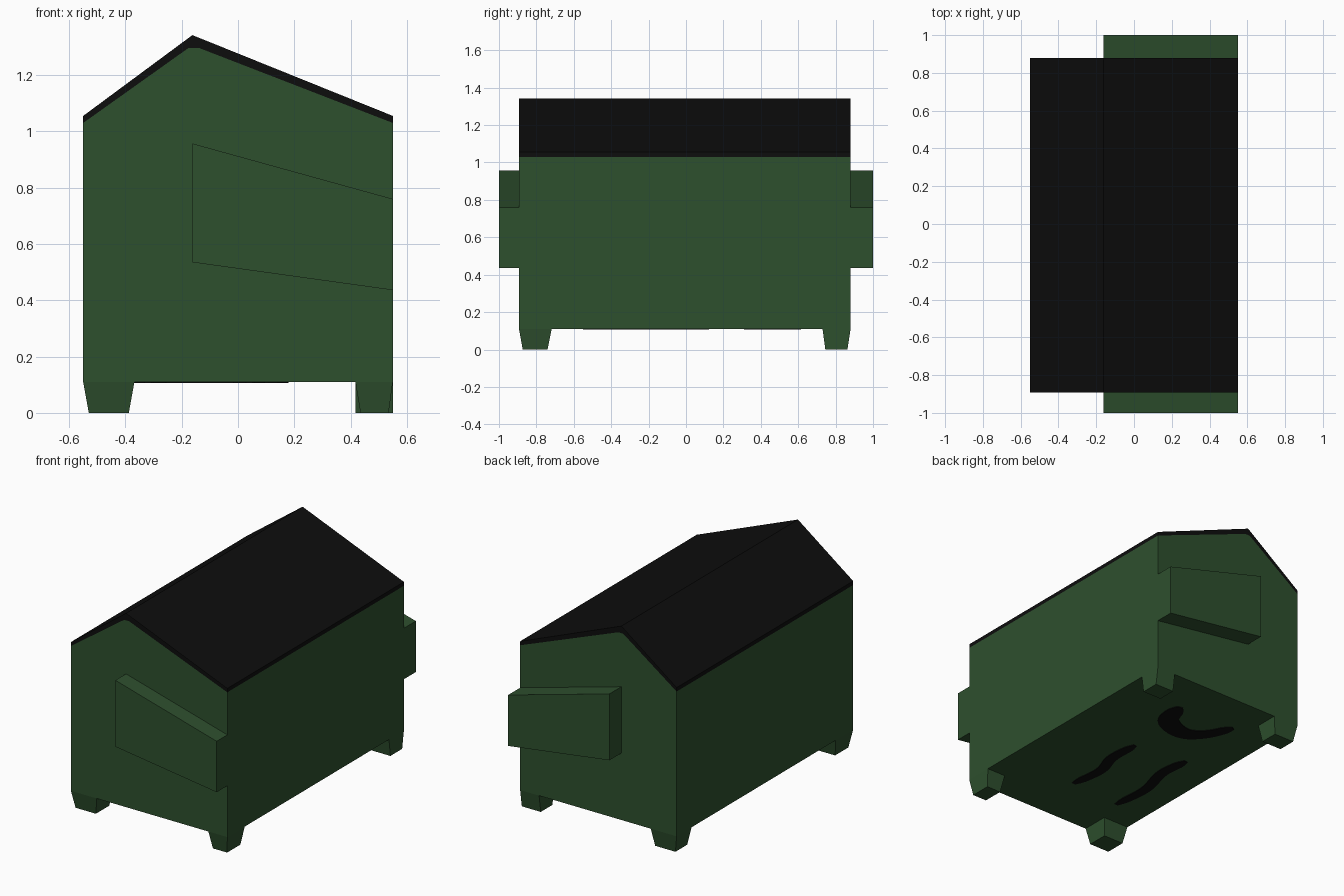
import bpy
import bmesh
import math
from mathutils import Vector

if "Cube" in bpy.data.objects:
    bpy.data.objects.remove(bpy.data.objects["Cube"])


def material(name, rgb):
    m = bpy.data.materials.new(name)
    m.diffuse_color = (*rgb, 1)
    m.use_nodes = True
    m.node_tree.nodes["Principled BSDF"].inputs["Base Color"].default_value = m.diffuse_color
    return m


GREEN = material("dark green", (0.027, 0.079, 0.027))
BLACK = material("black", (0.004, 0.004, 0.004))

FRONT, BACK = -0.893, 0.88      # gable ends of the body
FLOOR = 0.11                    # underside height


def finish(name, bm, mat):
    bmesh.ops.recalc_face_normals(bm, faces=bm.faces)
    mesh = bpy.data.meshes.new(name)
    bm.to_mesh(mesh)
    bm.free()
    mesh.materials.append(mat)
    obj = bpy.data.objects.new(name, mesh)
    bpy.context.collection.objects.link(obj)
    return obj


def extrude_profile(name, profile, y0, y1, mat, open_edges=()):
    """Extrude an x-z profile along y, leaving the listed edges open."""
    bm = bmesh.new()
    a = [bm.verts.new((x, y0, z)) for x, z in profile]
    b = [bm.verts.new((x, y1, z)) for x, z in profile]
    bm.faces.new(a)
    bm.faces.new(b[::-1])
    n = len(profile)
    for i in range(n):
        if i not in open_edges:
            j = (i + 1) % n
            bm.faces.new((a[i], b[i], b[j], a[j]))
    return finish(name, bm, mat)


def foot(name, top, bottom):
    """Tapered block; rectangles are (x0, x1, y0, y1)."""
    bm = bmesh.new()
    rings = []
    for (x0, x1, y0, y1), z in ((bottom, 0), (top, FLOOR)):
        rings.append([bm.verts.new((x, y, z)) for x, y in
                      ((x0, y0), (x1, y0), (x1, y1), (x0, y1))])
    lo, hi = rings
    bm.faces.new(lo[::-1])
    for i in range(4):
        j = (i + 1) % 4
        bm.faces.new((lo[i], lo[j], hi[j], hi[i]))
    return finish(name, bm, GREEN)


def brush_stroke(name, points):
    """Thin rounded plate under the floor; points are (x, y, half width)."""
    p = [Vector(q) for q in points]
    p = [2 * p[0] - p[1]] + p + [2 * p[-1] - p[-2]]
    path = []
    for i in range(1, len(p) - 2):
        for k in range(6):
            t = k / 6
            path.append(0.5 * (2 * p[i] + (p[i + 1] - p[i - 1]) * t
                        + (2 * p[i - 1] - 5 * p[i] + 4 * p[i + 1] - p[i + 2]) * t * t
                        + (3 * p[i] - p[i - 1] - 3 * p[i + 1] + p[i + 2]) * t ** 3))
    path.append(p[-2])
    left, right = [], []
    last = len(path) - 1
    for i, q in enumerate(path):
        d = (path[min(i + 1, last)] - path[max(i - 1, 0)]).to_2d().normalized()
        edge = min(i, last - i)
        w = q.z * math.sin(math.pi / 2 * min(1, (edge + 0.8) / 3))
        left.append((q.x - d.y * w, q.y + d.x * w))
        right.append((q.x + d.y * w, q.y - d.x * w))
    bm = bmesh.new()
    rows = [[bm.verts.new((x, y, FLOOR - 0.004)) for x, y in side]
            for side in (left, right)]
    faces = [bm.faces.new((rows[0][i], rows[0][i + 1], rows[1][i + 1], rows[1][i]))
             for i in range(last)]
    ext = bmesh.ops.extrude_face_region(bm, geom=faces)["geom"]
    bmesh.ops.translate(bm, vec=(0, 0, 0.004),
                        verts=[v for v in ext if isinstance(v, bmesh.types.BMVert)])
    return finish(name, bm, BLACK)


# Body with gabled ends, and the thin lid sitting on it
eaves = [(0.55, 1.03), (-0.14, 1.297), (-0.175, 1.297), (-0.55, 1.03)]
extrude_profile("body", [(-0.55, FLOOR), (0.55, FLOOR)] + eaves,
                FRONT, BACK, GREEN, open_edges=(2, 3, 4))
extrude_profile("lid", eaves + [(-0.55, 1.055), (-0.162, 1.342), (0.55, 1.055)],
                FRONT, BACK, BLACK, open_edges=(0, 1, 2))

# Lifting sleeves on both ends
sleeve = [(-0.162, 0.535), (0.55, 0.436), (0.55, 0.76), (-0.162, 0.957)]
extrude_profile("front_sleeve", sleeve, -1, FRONT, GREEN)
extrude_profile("back_sleeve", sleeve, BACK, 1, GREEN)

# Feet at the four corners
front_y, front_y_low = (FRONT, -0.718), (-0.873, -0.74)
back_y, back_y_low = (0.73, BACK), (0.745, 0.863)
left_x, left_x_low = (-0.55, -0.368), (-0.53, -0.388)
right_x, right_x_low = (0.417, 0.55), (0.435, 0.535)
foot("front_left_foot", left_x + front_y, left_x_low + front_y_low)
foot("back_left_foot", left_x + back_y, left_x_low + back_y_low)
foot("front_right_foot", right_x + front_y, right_x_low + front_y_low)
foot("back_right_foot", right_x + back_y, right_x + back_y_low)

# Painted strokes on the underside
brush_stroke("right_eye_stroke", [(0.04, -0.52, 0.03), (0.015, -0.3, 0.033),
                                  (0.06, -0.13, 0.035), (0.05, 0.07, 0.03)])
brush_stroke("left_eye_stroke", [(-0.32, -0.55, 0.028), (-0.34, -0.3, 0.033),
                                 (-0.29, -0.08, 0.035), (-0.31, 0.12, 0.033)])
brush_stroke("mouth_stroke", [(0.14, 0.6, 0.045), (0.09, 0.43, 0.065),
                              (-0.07, 0.37, 0.06), (-0.19, 0.45, 0.045),
                              (-0.27, 0.61, 0.035)])
